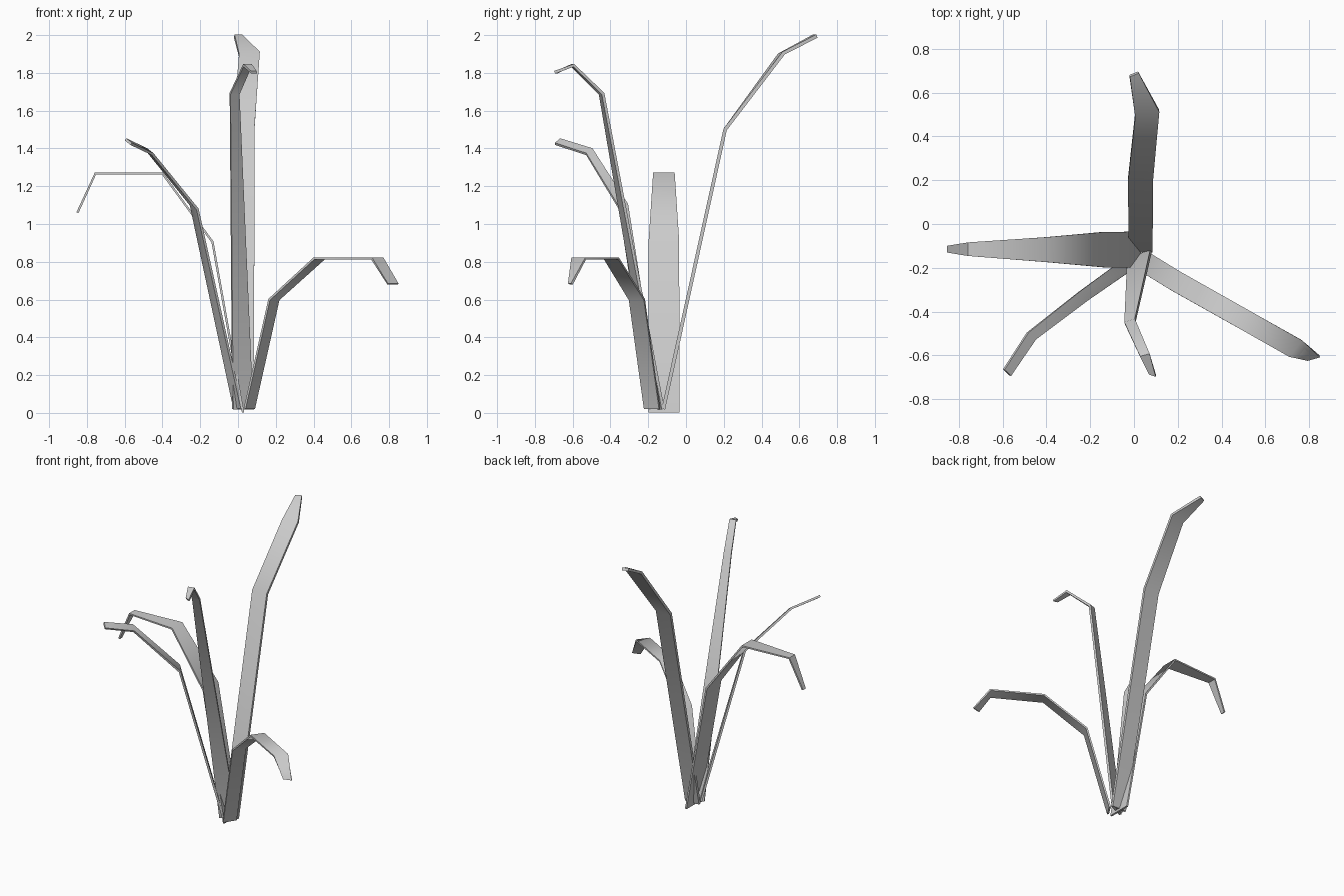
import bpy, bmesh
from mathutils import Vector
from math import radians

if "Cube" in bpy.data.objects:
    bpy.data.objects.remove(bpy.data.objects["Cube"])


def blade(name, rows, thick):
    """Bent strip of rectangular sections; row = centre xyz + half-width vector xyz."""
    pts = [Vector(r[:3]) for r in rows]
    halves = [Vector((*r[3:], 0, 0, 0)[:3]) for r in rows]
    bm = bmesh.new()
    rings = []
    for i, (p, h) in enumerate(zip(pts, halves)):
        d0 = (p - pts[i - 1]).normalized() if i else Vector()
        d1 = (pts[i + 1] - p).normalized() if i < len(pts) - 1 else Vector()
        n = (d0 + d1).cross(h).normalized() * thick / 2
        rings.append([bm.verts.new(p + a) for a in (h + n, n - h, -h - n, h - n)])
    for a, b in zip(rings, rings[1:]):
        for k in range(4):
            j = (k + 1) % 4
            bm.faces.new((a[k], a[j], b[j], b[k]))
    bm.faces.new(rings[0][::-1])
    bm.faces.new(rings[-1])
    bmesh.ops.recalc_face_normals(bm, faces=bm.faces)
    me = bpy.data.meshes.new(name)
    bm.to_mesh(me)
    bm.free()
    ob = bpy.data.objects.new(name, me)
    bpy.context.collection.objects.link(ob)
    bpy.context.view_layer.objects.active = ob
    ob.select_set(True)
    bpy.ops.object.shade_smooth_by_angle(angle=radians(60))
    ob.select_set(False)


# Tall blade leaning back
blade("back_leaf", [
    (.03, -.12, .02, .055, 0), (.03, .207, 1.5, .057, 0),
    (.06, .505, 1.9, .055, .012, .005), (0, .685, 1.995, .02, .008)], .019)

# Broad blade arching to the left
blade("left_leaf", [
    (.027, -.117, .002, 0, .082), (-.135, -.117, .905, 0, .081),
    (-.40, -.117, 1.267, 0, .057), (-.755, -.115, 1.267, 0, .031),
    (-.85, -.115, 1.06, 0, .015)], .012)

# Low blade arching to the front right
blade("right_leaf", [
    (.06, -.18, .022, .025, .04), (.19, -.26, .6, .025, .04),
    (.43, -.395, .818, .028, .038), (.737, -.568, .818, .03, .037),
    (.82, -.612, .683, .028, .008)], .012)

# Narrow blade to the front left
blade("front_left_leaf", [
    (0, -.165, .025, -.02, .025), (-.232, -.33, 1.09, -.018, .021, .012),
    (-.469, -.512, 1.383, -.017, .016, .013),
    (-.58, -.679, 1.436, -.015, .014, .012)], .014)

# Tall narrow blade leaning forward with a drooping tip
blade("front_leaf", [
    (.025, -.145, .02, .053, .024), (-.018, -.447, 1.69, .024, .008),
    (.05, -.6, 1.84, .022, .006), (.085, -.69, 1.803, .015, -.005)], .016)
